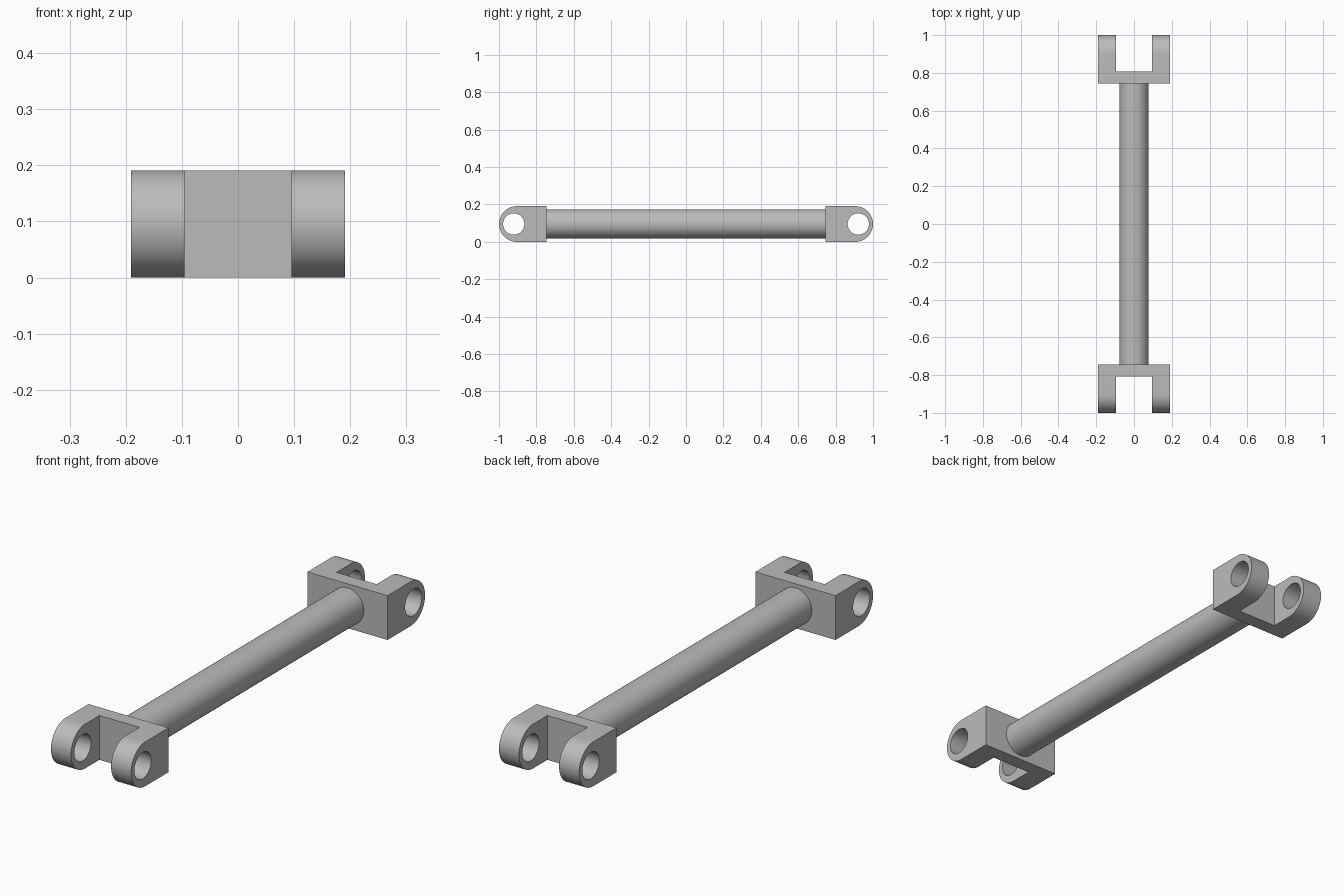
import bpy, bmesh, math
from mathutils import Matrix

if "Cube" in bpy.data.objects:
    bpy.data.objects.remove(bpy.data.objects["Cube"], do_unlink=True)

HALF_W = 0.191      # half width of a yoke
R = 0.0955          # half height and rounded end radius
BASE_Y, SLOT_Y = 0.745, 0.807
HOLE_Y, HOLE_R = 0.921, 0.057
ROD_R = 0.078

steel = bpy.data.materials.new("grey_steel")
steel.use_nodes = True
color = (0.5, 0.5, 0.5, 1)
steel.diffuse_color = color
steel.node_tree.nodes["Principled BSDF"].inputs["Base Color"].default_value = color


def make_object(name, bm):
    bmesh.ops.recalc_face_normals(bm, faces=bm.faces)
    mesh = bpy.data.meshes.new(name)
    bm.to_mesh(mesh)
    bm.free()
    mesh.materials.append(steel)
    obj = bpy.data.objects.new(name, mesh)
    bpy.context.collection.objects.link(obj)
    return obj


def cylinder(name, radius, length, axis, location, sides=64):
    bm = bmesh.new()
    turn = Matrix.Rotation(math.pi / 2, 4, axis)
    bmesh.ops.create_cone(bm, cap_ends=True, segments=sides, radius1=radius, radius2=radius,
                          depth=length, matrix=Matrix.Translation(location) @ turn)
    return make_object(name, bm)


def box(name, size, location):
    bm = bmesh.new()
    bmesh.ops.create_cube(bm, size=1, matrix=Matrix.Translation(location) @ Matrix.Diagonal((*size, 1)))
    return make_object(name, bm)


def smooth(obj):
    bpy.ops.object.select_all(action='DESELECT')
    obj.select_set(True)
    bpy.context.view_layer.objects.active = obj
    bpy.ops.object.shade_smooth_by_angle(angle=math.radians(30))


def yoke(name, side):
    # D-shaped side profile extruded across the width
    steps = 32
    angles = [math.pi * (i / steps - 0.5) for i in range(steps + 1)]
    profile = [(BASE_Y, 2 * R), (BASE_Y, 0)]
    profile += [(1 - R + R * math.cos(a), R + R * math.sin(a)) for a in angles]
    bm = bmesh.new()
    face = bm.faces.new([bm.verts.new((-HALF_W, side * y, z)) for y, z in profile])
    ext = bmesh.ops.extrude_face_region(bm, geom=[face])
    verts = [g for g in ext["geom"] if isinstance(g, bmesh.types.BMVert)]
    bmesh.ops.translate(bm, verts=verts, vec=(2 * HALF_W, 0, 0))
    obj = make_object(name, bm)

    # Slot between the lugs and pin hole through them
    cutters = [box("slot_cutter", (HALF_W, 0.4, 1), (0, side * (SLOT_Y + 0.2), R)),
               cylinder("pin_cutter", HOLE_R, 1, 'Y', (0, side * HOLE_Y, R))]
    for cutter in cutters:
        cutter.hide_render = True
        mod = obj.modifiers.new("cut", 'BOOLEAN')
        mod.operation = 'DIFFERENCE'
        mod.solver = 'EXACT'
        mod.object = cutter
    bpy.context.view_layer.objects.active = obj
    for mod in list(obj.modifiers):
        bpy.ops.object.modifier_apply(modifier=mod.name)
    for cutter in cutters:
        bpy.data.objects.remove(cutter, do_unlink=True)
    smooth(obj)


# Connecting rod and the two end yokes
smooth(cylinder("rod", ROD_R, 2 * BASE_Y + 0.02, 'X', (0, 0, R)))
yoke("front_yoke", -1)
yoke("back_yoke", 1)
